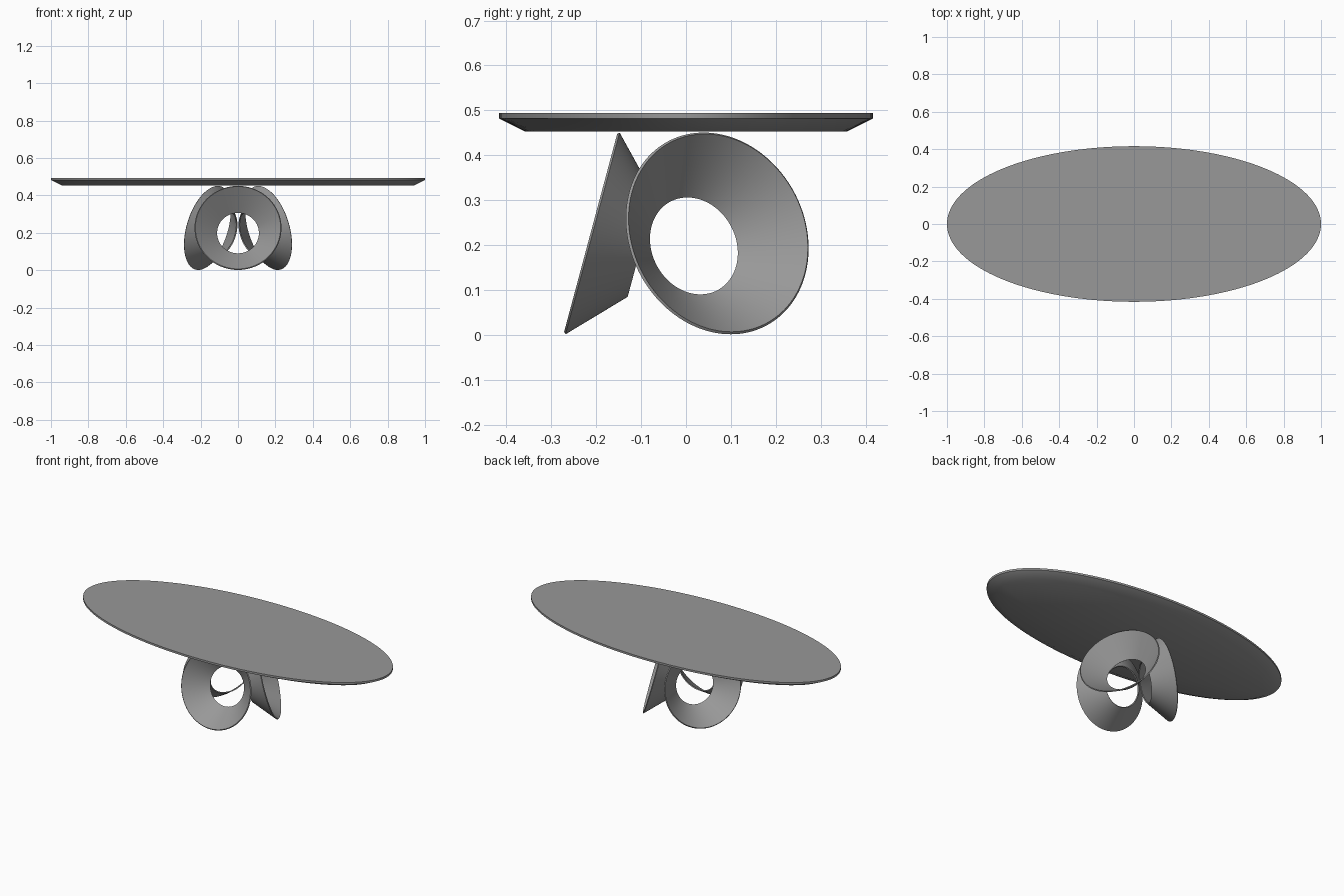
import bpy
from math import sin, cos, pi, radians
from mathutils import Matrix

if "Cube" in bpy.data.objects:
    bpy.data.objects.remove(bpy.data.objects["Cube"])

N = 128

# Dark grey finish for every part
grey = bpy.data.materials.new("dark_grey")
grey.diffuse_color = (0.315, 0.315, 0.315, 1)
grey.use_nodes = True
grey.node_tree.nodes["Principled BSDF"].inputs["Base Color"].default_value = grey.diffuse_color


def loft(name, sections, matrix=Matrix(), capped=True):
    """Join a list of elliptical sections (rx, ry, z); cap the ends or close the loop."""
    verts = [(rx * cos(2 * pi * i / N), ry * sin(2 * pi * i / N), z)
             for rx, ry, z in sections for i in range(N)]
    count = len(sections)
    faces = []
    for k in range(count - 1 if capped else count):
        a, b = k * N, (k + 1) % count * N
        for i in range(N):
            j = (i + 1) % N
            faces.append((a + i, a + j, b + j, b + i))
    if capped:
        faces.append(tuple(reversed(range(N))))
        faces.append(tuple(range((count - 1) * N, count * N)))
    mesh = bpy.data.meshes.new(name)
    mesh.from_pydata(verts, [], faces)
    mesh.materials.append(grey)
    obj = bpy.data.objects.new(name, mesh)
    obj.matrix_world = matrix
    bpy.context.collection.objects.link(obj)
    bpy.ops.object.select_all(action='DESELECT')
    obj.select_set(True)
    bpy.context.view_layer.objects.active = obj
    bpy.ops.object.shade_smooth_by_angle(angle=radians(30))
    return obj


# Elliptical table top with a chamfered underside
loft("table_top", [(0.942, 0.358, 0.453), (1.0, 0.416, 0.482), (1.0, 0.416, 0.494)])

# Three thin conical rings, leaning inward by 15 degrees, form the base
profile = [(0.1117, -0.1132), (0.1162, -0.1177), (0.2325, -0.0057), (0.228, -0.0012)]
sections = [(r, r, z) for r, z in profile]
for label, angle in (("front", -90), ("right", 30), ("left", 150)):
    place = (Matrix.Translation((0, -0.023, 0.2275))
             @ Matrix.Rotation(radians(angle), 4, 'Z')
             @ Matrix.Translation((0.1905, 0, 0))
             @ Matrix.Rotation(radians(75), 4, 'Y'))
    loft(label + "_cone_ring", sections, place, capped=False)
